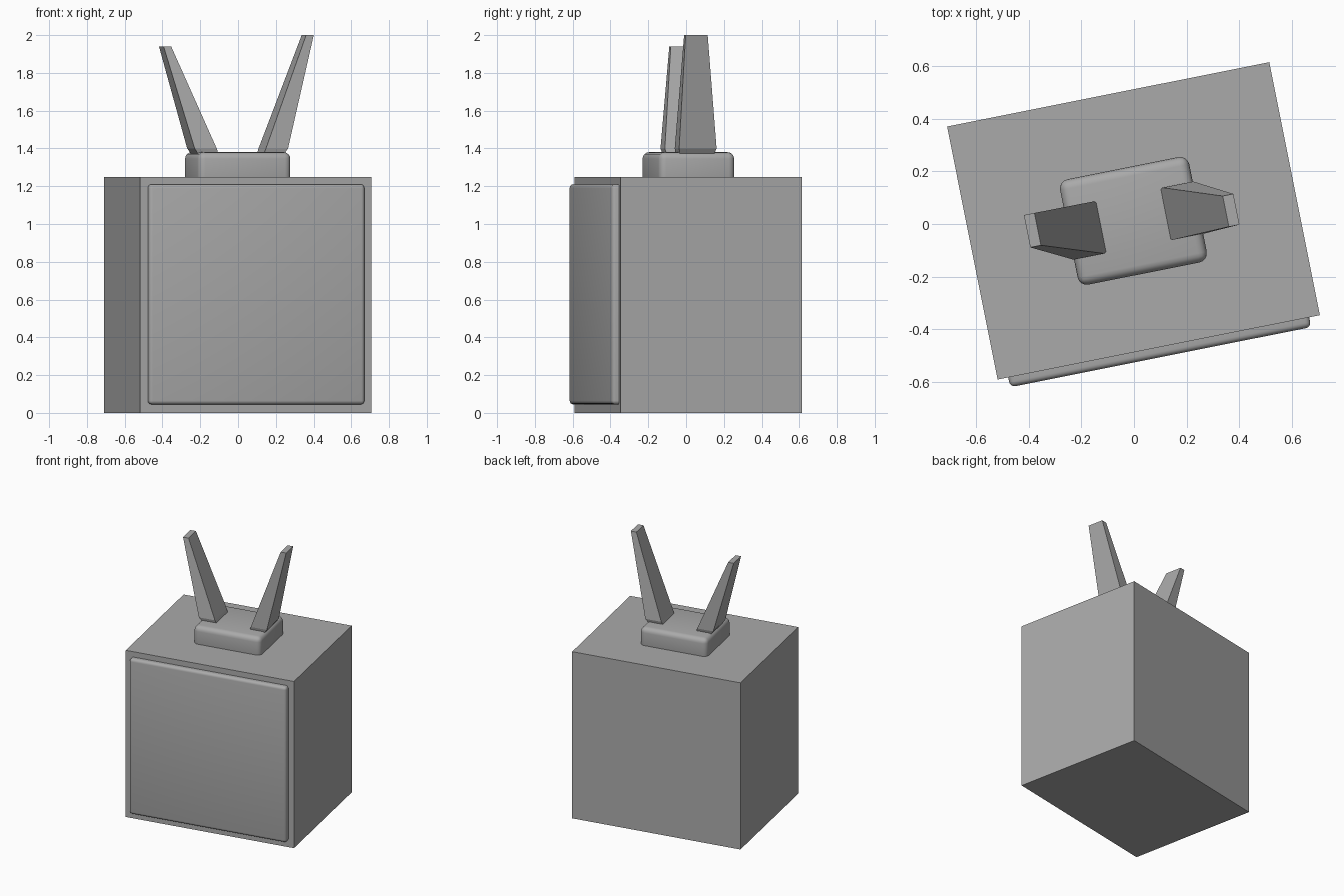
import bpy
import bmesh
from math import radians
from mathutils import Matrix

cube = bpy.data.objects.get("Cube")
if cube:
    bpy.data.objects.remove(cube, do_unlink=True)

# One plain grey for every part
grey = bpy.data.materials.new("plain grey")
grey.use_nodes = True
grey.diffuse_color = (0.4, 0.4, 0.4, 1)
grey.node_tree.nodes["Principled BSDF"].inputs["Base Color"].default_value = grey.diffuse_color

# The whole set is turned a little about the vertical axis
TURN = Matrix.Translation((-0.002, 0.012, 0)) @ Matrix.Rotation(radians(11.3), 4, "Z")


def add_object(name, bm):
    bmesh.ops.recalc_face_normals(bm, faces=bm.faces)
    mesh = bpy.data.meshes.new(name)
    bm.to_mesh(mesh)
    bm.free()
    mesh.materials.append(grey)
    obj = bpy.data.objects.new(name, mesh)
    bpy.context.collection.objects.link(obj)
    obj.matrix_world = TURN
    return obj


def smooth(obj, angle=40):
    bpy.ops.object.select_all(action="DESELECT")
    obj.select_set(True)
    bpy.context.view_layer.objects.active = obj
    bpy.ops.object.shade_smooth_by_angle(angle=radians(angle))


def box(name, low, high, bevel=0):
    bm = bmesh.new()
    bmesh.ops.create_cube(bm, size=1)
    for v in bm.verts:
        v.co = [h if c > 0 else l for c, l, h in zip(v.co, low, high)]
    if bevel:
        bmesh.ops.bevel(bm, geom=bm.edges[:], offset=bevel, segments=4,
                        profile=0.5, affect="EDGES")
    obj = add_object(name, bm)
    if bevel:
        smooth(obj)


def antenna(name, side, top, tip_u, tip_v):
    """Tapering four-sided prong with a slightly tucked-in foot."""
    rings = [(1.36, (0.118, 0.225), (-0.09, 0.09)),
             (1.4, (0.133, 0.252), (-0.1, 0.102)),
             (top, tip_u, tip_v)]
    bm = bmesh.new()
    loops = []
    for z, (u0, u1), (v0, v1) in rings:
        corners = [(u0, v0), (u1, v0), (u1, v1), (u0, v1)]
        loops.append([bm.verts.new((side * u, v, z)) for u, v in corners])
    for a, b in zip(loops, loops[1:]):
        for i in range(4):
            j = (i + 1) % 4
            bm.faces.new((a[i], a[j], b[j], b[i]))
    bm.faces.new(loops[0])
    bm.faces.new(loops[-1])
    add_object(name, bm)


# Cabinet, raised screen and antenna base
box("cabinet", (-0.624, -0.49, 0), (0.624, 0.49, 1.25))
box("screen", (-0.583, -0.528, 0.045), (0.583, -0.44, 1.21), 0.02)
box("antenna_base", (-0.25, -0.204, 1.2), (0.25, 0.204, 1.38), 0.035)

# Antennae lean outward and twist opposite ways
antenna("right_antenna", -1, 1.94, (0.363, 0.404), (-0.022, 0.103))
antenna("left_antenna", 1, 2.0, (0.351, 0.392), (-0.093, 0.026))
